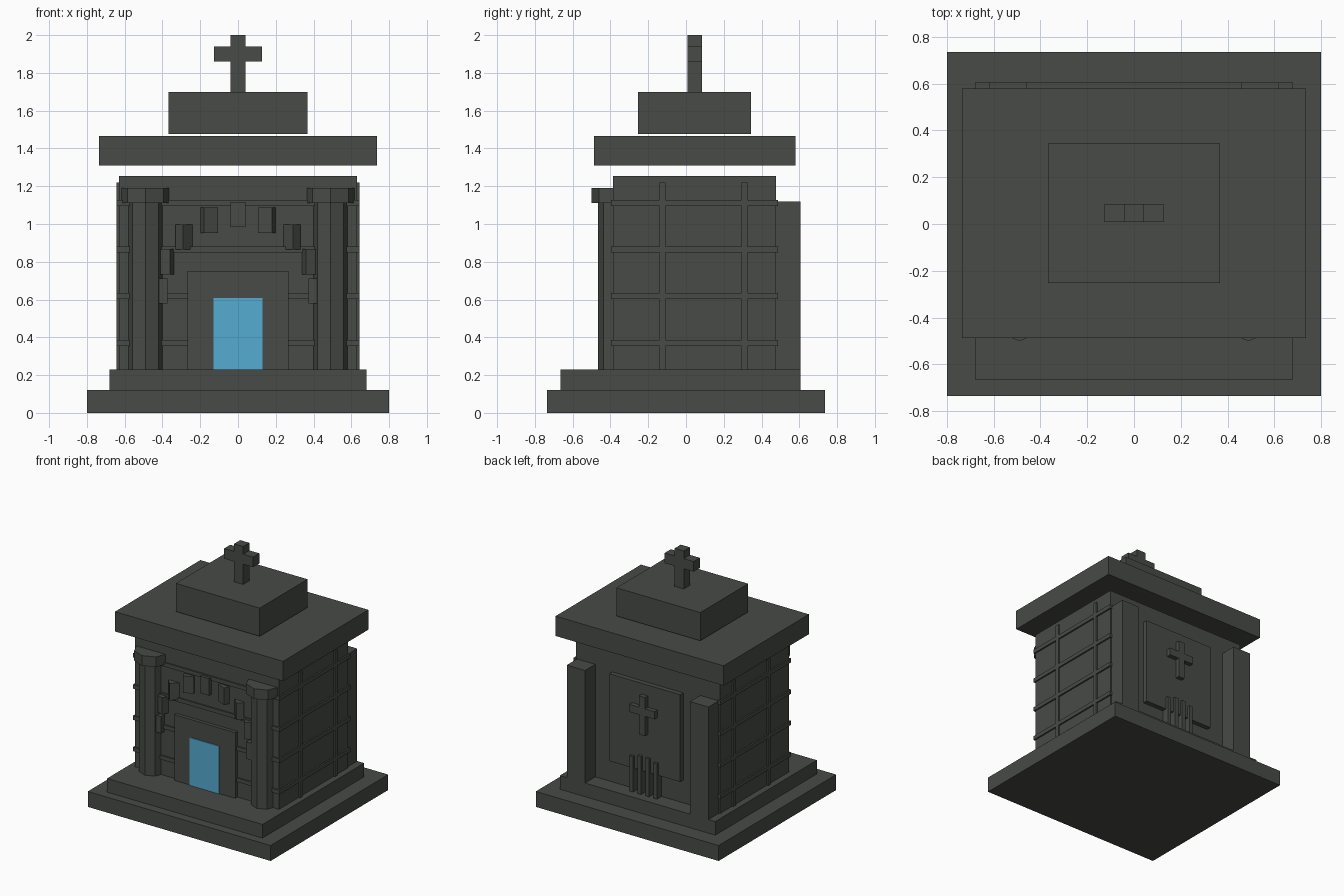
import bpy, math

if "Cube" in bpy.data.objects:
    bpy.data.objects.remove(bpy.data.objects["Cube"])


def material(name, rgb):
    m = bpy.data.materials.new(name)
    m.diffuse_color = (*rgb, 1)
    m.use_nodes = True
    m.node_tree.nodes["Principled BSDF"].inputs["Base Color"].default_value = m.diffuse_color
    return m


STONE = material("dark_stone", (0.063, 0.070, 0.062))
BLUE = material("blue_door", (0.09, 0.41, 0.64))


def box(name, x, y, z, mat=STONE, turn=0):
    """Box from (min, max) ranges, optionally turned about its own vertical axis."""
    lo, hi = zip(x, y, z)
    bpy.ops.mesh.primitive_cube_add(size=1, location=[(a + b) / 2 for a, b in zip(lo, hi)],
                                    rotation=(0, 0, turn))
    ob = bpy.context.object
    ob.name = name
    ob.scale = [b - a for a, b in zip(lo, hi)]
    ob.data.materials.append(mat)
    return ob


def octagon(name, x, y, r, z0, z1):
    bpy.ops.mesh.primitive_cylinder_add(vertices=8, radius=r, depth=z1 - z0,
                                        location=(x, y, (z0 + z1) / 2))
    ob = bpy.context.object
    ob.name = name
    ob.data.materials.append(STONE)


def span(centre, half):
    return (centre - half, centre + half)


# Stepped base and main chamber
box("base_slab", (-0.80, 0.80), (-0.735, 0.735), (0, 0.122))
box("upper_step", (-0.68, 0.68), (-0.665, 0.605), (0.122, 0.23))
box("chamber", (-0.63, 0.63), (-0.387, 0.477), (0.23, 1.255))

# Floating roof slab and attic block
box("roof_slab", (-0.735, 0.735), (-0.487, 0.58), (1.31, 1.467))
box("attic_block", (-0.367, 0.367), (-0.253, 0.345), (1.477, 1.70))

# Roof cross
box("roof_cross_post", (-0.04, 0.04), (0.008, 0.085), (1.70, 2.0))
box("roof_cross_arms", (-0.127, 0.127), (0.008, 0.085), (1.86, 1.94))

# Masonry ribs on the front and both sides
for z in (0.37, 0.618, 0.865, 1.112):
    box("front_rib", (-0.63, 0.63), (-0.397, -0.38), span(z, 0.016))
    for s in (-1, 1):
        box("side_rib", span(s * 0.63, 0.012), (-0.397, 0.487), span(z, 0.016))
for s in (-1, 1):
    for y in (-0.125, 0.31):
        box("side_upright", span(s * 0.63, 0.012), span(y, 0.016), (0.23, 1.22))

# Front columns with capitals, rear corner piers
for s in (-1, 1):
    octagon("front_column", s * 0.49, -0.368, 0.097, 0.23, 1.11)
    octagon("column_capital", s * 0.49, -0.367, 0.134, 1.11, 1.19)
    box("rear_pier", span(s * 0.54, 0.08), (0.44, 0.605), (0.23, 1.12))

# Doorway
box("door_frame", (-0.267, 0.267), (-0.415, -0.38), (0.23, 0.75))
box("door", (-0.13, 0.13), (-0.421, -0.412), (0.23, 0.608), BLUE)

# Arch blocks, each turned with its place on the arch
for i in range(9):
    a = math.pi * i / 8
    box("arch_block", span(0.4 * math.cos(a), 0.04), span(-0.39, 0.028),
        span(0.645 + 0.405 * math.sin(a), 0.067), turn=a - math.pi / 2)

# Rear panel with cross and upright bars
box("rear_panel", (-0.31, 0.31), (0.47, 0.515), (0.41, 1.10))
box("rear_cross_post", (-0.027, 0.027), (0.51, 0.55), (0.71, 1.015))
box("rear_cross_arms", (-0.11, 0.11), (0.51, 0.55), (0.865, 0.925))
for i in range(4):
    box("rear_bar", span(-0.105 + 0.07 * i, 0.016), (0.47, 0.535),
        (0.23, 0.53 if i in (1, 2) else 0.51))
